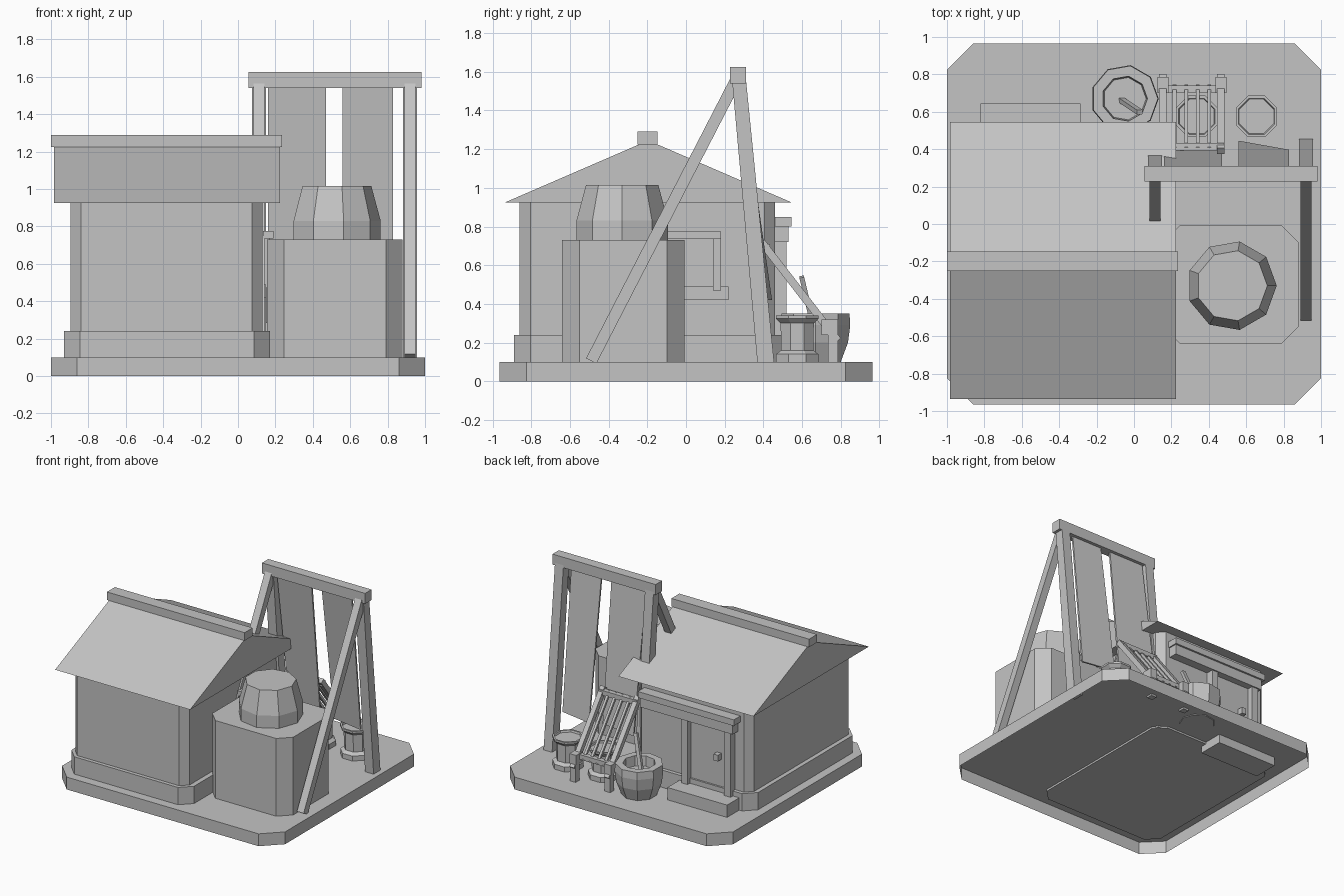
import bpy, bmesh
from math import cos, sin, radians
from mathutils import Vector

cube = bpy.data.objects.get("Cube")
if cube:
    bpy.data.objects.remove(cube, do_unlink=True)

GREY = (0.55, 0.55, 0.55, 1)
clay = bpy.data.materials.new("plain grey")
clay.use_nodes = True
clay.diffuse_color = GREY
clay.node_tree.nodes["Principled BSDF"].inputs["Base Color"].default_value = GREY


def finish(name, bm):
    bmesh.ops.recalc_face_normals(bm, faces=bm.faces)
    mesh = bpy.data.meshes.new(name)
    bm.to_mesh(mesh)
    bm.free()
    mesh.materials.append(clay)
    obj = bpy.data.objects.new(name, mesh)
    bpy.context.scene.collection.objects.link(obj)
    return obj


def loft(name, rings, caps=(True, True)):
    """Skin a list of equally long point rings."""
    bm = bmesh.new()
    loops = [[bm.verts.new(p) for p in ring] for ring in rings]
    for a, b in zip(loops, loops[1:]):
        for i in range(len(a)):
            j = (i + 1) % len(a)
            bm.faces.new((a[i], a[j], b[j], b[i]))
    if caps[0]:
        bm.faces.new(loops[0])
    if caps[1]:
        bm.faces.new(loops[-1])
    return finish(name, bm)


def box(name, x, y, z):
    rect = [(x[0], y[0]), (x[1], y[0]), (x[1], y[1]), (x[0], y[1])]
    return loft(name, [[(px, py, h) for px, py in rect] for h in z])


def cut_box(name, x, y, z, c, caps=(True, True)):
    """Box with its four upright corners cut off."""
    (a, b), (d, e) = x, y
    plan = [(a + c, d), (b - c, d), (b, d + c), (b, e - c),
            (b - c, e), (a + c, e), (a, e - c), (a, d + c)]
    return loft(name, [[(px, py, h) for px, py in plan] for h in z], caps)


def prism(name, x, profile):
    """Extrude a (y, z) profile along x."""
    return loft(name, [[(px, y, z) for y, z in profile] for px in x])


def vessel(name, centre, profile, sides, turn=0):
    """Faceted turned shape from (radius, z) pairs."""
    rings = []
    for r, z in profile:
        angles = [radians(turn + 360 * i / sides) for i in range(sides)]
        rings.append([(centre[0] + r * cos(t), centre[1] + r * sin(t), z) for t in angles])
    return loft(name, rings)


def bar(name, start, end, w, h):
    """Rectangular bar between two points."""
    start, end = Vector(start), Vector(end)
    axis = (end - start).normalized()
    side = Vector((1, 0, 0))
    side = (side - axis * side.dot(axis)).normalized()
    up = axis.cross(side)
    corners = [(-1, -1), (1, -1), (1, 1), (-1, 1)]
    return loft(name, [[p + side * s * w / 2 + up * t * h / 2 for s, t in corners]
                       for p in (start, end)])


# Ground slab, open underneath
cut_box("ground_slab", (-1, 1), (-0.965, 0.965), (0, 0.1), 0.14, (False, True))

# House
cut_box("house_plinth", (-0.93, 0.17), (-0.89, 0.49), (0.085, 0.24), 0.085)
cut_box("house_walls", (-0.895, 0.13), (-0.86, 0.46), (0.2, 0.94), 0.055)
prism("house_roof", (-0.985, 0.225), [(-0.935, 0.925), (0.545, 0.925), (-0.195, 1.245)])
box("ridge_beam", (-1, 0.235), (-0.25, -0.148), (1.225, 1.29))

# Rear doorway
box("door_step", (-0.82, -0.285), (0.44, 0.645), (0.03, 0.2))
box("door_panel", (-0.71, -0.37), (0.45, 0.475), (0.18, 0.73))
box("door_knob", (-0.65, -0.61), (0.47, 0.52), (0.46, 0.51))
for side, px in (("left", -0.35), ("right", -0.735)):
    box("door_post_" + side, (px - 0.028, px + 0.028), (0.45, 0.52), (0.18, 0.74))
box("door_lintel", (-0.79, 0.04), (0.45, 0.53), (0.72, 0.82))
box("door_canopy", (-0.81, 0.05), (0.44, 0.545), (0.8, 0.85))

# Storage block with barrel
cut_box("storage_block", (0.155, 0.88), (-0.64, -0.008), (0.1, 0.73), 0.09)
vessel("barrel", (0.523, -0.33), [(0.19, 0.64), (0.24, 0.73), (0.24, 0.83), (0.19, 1.015)], 9)

# Wall pipe
box("pipe_run", (0.135, 0.19), (-0.2, 0.18), (0.735, 0.775))
box("pipe_drop", (0.13, 0.17), (0.14, 0.18), (0.47, 0.775))
box("pipe_trough", (0.1, 0.15), (-0.02, 0.22), (0.42, 0.49))

# Drying frame
box("frame_beam", (0.055, 0.98), (0.228, 0.31), (1.54, 1.625))
for side, px in (("left", 0.112), ("right", 0.92)):
    loft("frame_back_leg_" + side,
         [[(px - r, y0, z), (px + r, y0, z), (px + r, y1, z), (px - r, y1, z)]
          for r, y0, y1, z in ((0.038, 0.37, 0.457, 0.085), (0.038, 0.238, 0.31, 1.56))])
    bar("frame_front_leg_" + side, (px, -0.49, 0.105), (px, 0.265, 1.57), 0.06, 0.06)

# Hanging cloths, twisted at the hem
for name, x0, x1 in (("cloth_left", 0.56, 0.83), ("cloth_right", 0.16, 0.47)):
    t = 0.007
    loft(name, [[(x0, ya - t, z), (x1, yb - t, z), (x1, yb + t, z), (x0, ya + t, z)]
                for ya, yb, z in ((0.438, 0.39, 0.42), (0.275, 0.275, 1.56))])

# Mixing tub with stirring stick
vessel("mixing_tub", (-0.05, 0.67),
       [(0.13, 0.095), (0.17, 0.2), (0.182, 0.29), (0.178, 0.35),
        (0.122, 0.35), (0.115, 0.27)], 9)
bar("stirring_stick", (-0.07, 0.665, 0.25), (0.03, 0.598, 0.54), 0.03, 0.025)

# Small pots
for side, px in (("left", 0.655), ("right", 0.335)):
    vessel("small_pot_" + side, (px, 0.575),
           [(0.118, 0.1), (0.118, 0.14), (0.09, 0.16), (0.093, 0.3), (0.12, 0.325),
            (0.12, 0.34), (0.105, 0.34), (0.1, 0.325)], 8, 22.5)

# Slanted drying rack
LOW, HIGH = (0.785, 0.21), (0.39, 0.72)


def on_rack(x, t):
    return (x, LOW[0] + (HIGH[0] - LOW[0]) * t, LOW[1] + (HIGH[1] - LOW[1]) * t)


for side, px in (("left", 0.465), ("right", 0.155)):
    bar("rack_rail_" + side, on_rack(px, 0), on_rack(px, 1), 0.04, 0.04)
    box("rack_foot_" + side, (px - 0.03, px + 0.03), (0.7, 0.785), (0.24, 0.32))
    box("rack_leg_" + side, (px - 0.025, px + 0.025), (0.735, 0.785), (0.085, 0.27))
for i, t in enumerate((0.16, 0.94)):
    y, z = on_rack(0, t)[1:]
    box("rack_crossbar_%d" % i, (0.14, 0.48), (y - 0.02, y + 0.02), (z - 0.02, z + 0.02))
for i in range(4):
    px = 0.217 + i * 0.062
    bar("rack_slat_%d" % i, on_rack(px, 0.12), on_rack(px, 0.97), 0.02, 0.02)
